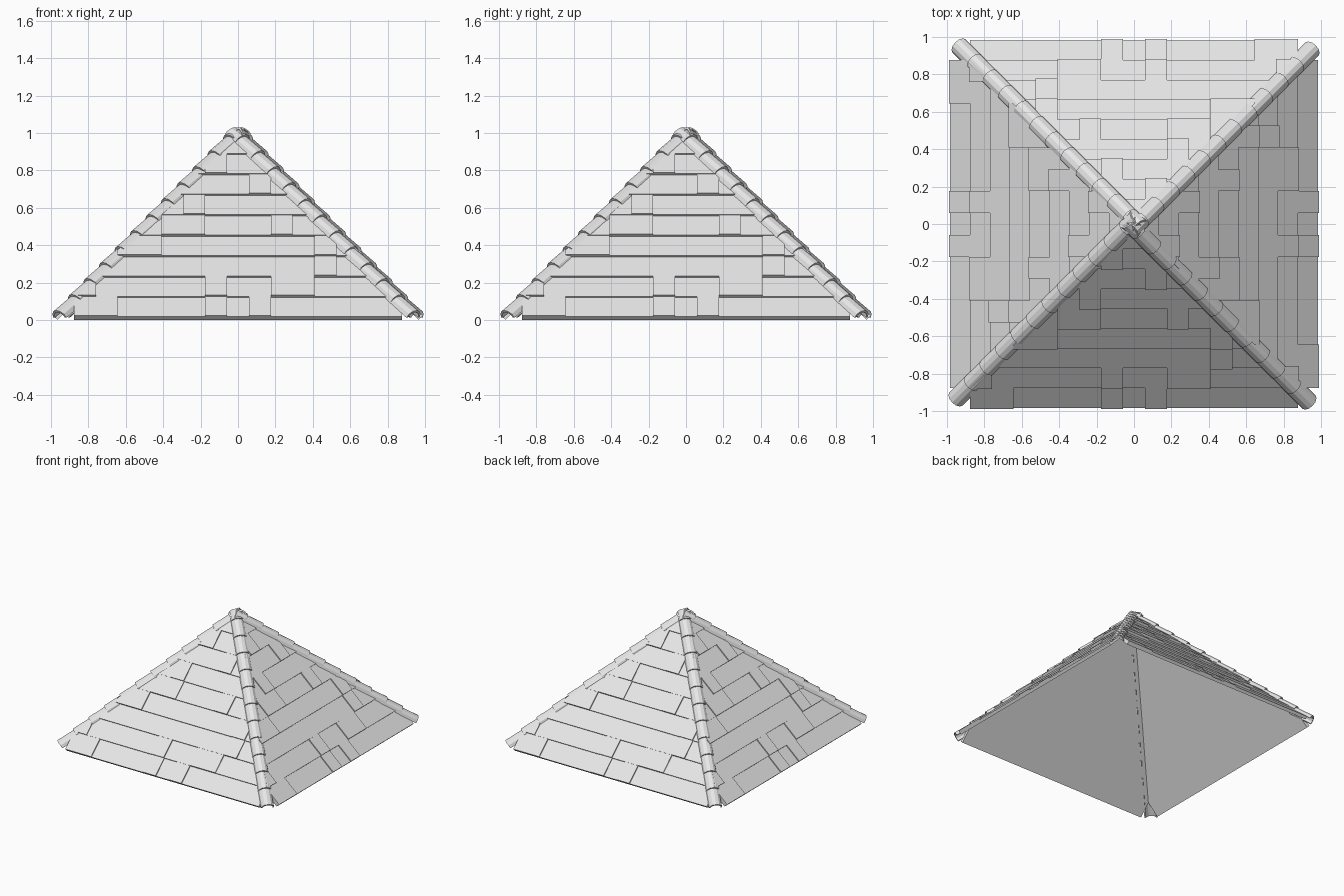
import bpy, bmesh, math
from mathutils import Vector, Matrix

cube = bpy.data.objects.get("Cube")
if cube:
    bpy.data.objects.remove(cube, do_unlink=True)

stone = bpy.data.materials.new("pale_grey")
stone.use_nodes = True
GREY = (0.8, 0.8, 0.8, 1)
stone.diffuse_color = GREY
stone.node_tree.nodes["Principled BSDF"].inputs["Base Color"].default_value = GREY

EAVE, SLOPE, ROW, CELL = 0.965, 1.03, 0.106, 0.117
NORMAL = Vector((0, -SLOPE, 1)).normalized()

# One letter per cell; equal neighbours make one shingle, capitals are thicker
COURSES = ["AAbcddEfGhhiijk", "AbbbbbCddEEffgg", "aaabbbbcccDee",
           "AAbbbbcddEf", "aBBcddEfg", "aaBcdddee", "aabcDee", "aBcdd", "aaa"]


def on_slope(x, y, lift):
    return Vector((x, y, SLOPE * (EAVE + y))) + NORMAL * lift


def solid(bm, ring_a, ring_b):
    """Closed prism between two matching rings of points."""
    a = [bm.verts.new(p) for p in ring_a]
    b = [bm.verts.new(p) for p in ring_b]
    bm.faces.new(a)
    bm.faces.new(b[::-1])
    for i in range(len(a)):
        j = (i + 1) % len(a)
        bm.faces.new((a[j], a[i], b[i], b[j]))


def make_object(name, bm, turn):
    bmesh.ops.recalc_face_normals(bm, faces=bm.faces)
    mesh = bpy.data.meshes.new(name)
    bm.to_mesh(mesh)
    mesh.materials.append(stone)
    obj = bpy.data.objects.new(name, mesh)
    bpy.context.collection.objects.link(obj)
    obj.matrix_world = Matrix.Rotation(turn, 4, "Z")
    return obj


def roof_side():
    """Rows of wedge-shaped shingles trimmed along both hips."""
    bm = bmesh.new()
    for row, course in enumerate(COURSES):
        y0 = -EAVE + ROW * row
        y1 = min(y0 + ROW + 0.012, 0)
        if row == len(COURSES) - 1:
            y1 = 0
        start = 0
        for i in range(1, len(course) + 1):
            if i < len(course) and course[i] == course[start]:
                continue
            x0 = (start - len(course) / 2) * CELL
            x1 = (i - len(course) / 2) * CELL
            thick = 0.033 if course[start].isupper() else 0.025
            section = [(y0, 0), (y0, thick), (y1, thick - 0.012), (y1, 0)]
            solid(bm, [on_slope(x0, y, t) for y, t in section],
                  [on_slope(x1, y, t) for y, t in section])
            start = i
    # Trim to the two diagonals and close the cuts
    for side in (-1, 1):
        cut = bmesh.ops.bisect_plane(
            bm, geom=bm.verts[:] + bm.edges[:] + bm.faces[:],
            plane_co=(0, 0, 0), plane_no=(side, 1, 0), clear_outer=True)
        edges = [e for e in cut["geom_cut"] if isinstance(e, bmesh.types.BMEdge)]
        bmesh.ops.holes_fill(bm, edges=[e for e in edges if e.is_boundary], sides=0)
    return bm


def hip_caps():
    """Overlapping arched caps running down one hip."""
    bm = bmesh.new()
    apex = Vector((0, 0, SLOPE * EAVE))
    down = (Vector((EAVE, -EAVE, 0)) - apex).normalized()
    across = Vector((1, 1, 0)).normalized()
    up = across.cross(down).normalized()
    if up.z < 0:
        up = -up
    count = 12
    spacing = 0.083 / down.x
    shift = across * -0.012

    def arch(s, raise_by):
        outer, inner = [], []
        for k in range(7):
            a = math.pi * k / 6
            for ring, w, h in ((outer, 0.05, 0.048), (inner, 0.039, 0.036)):
                ring.append(apex + shift + down * s + across * (w * math.cos(a))
                            + up * (h * math.sin(a) - 0.02 + raise_by))
        return outer + inner[::-1]

    for i in range(count):
        low = 0.947 / down.x - i * spacing
        high = max(low - spacing * 1.3, -0.03)
        solid(bm, arch(low, 0.012), arch(high, -0.004))
    return bm


# Four identical quarters around the vertical axis
for name, quarter in (("front", 0), ("left", 1), ("back", 2), ("right", 3)):
    turn = quarter * math.pi / 2
    make_object(name + "_shingles", roof_side(), turn)
    make_object(name + "_hip_caps", hip_caps(), turn)
